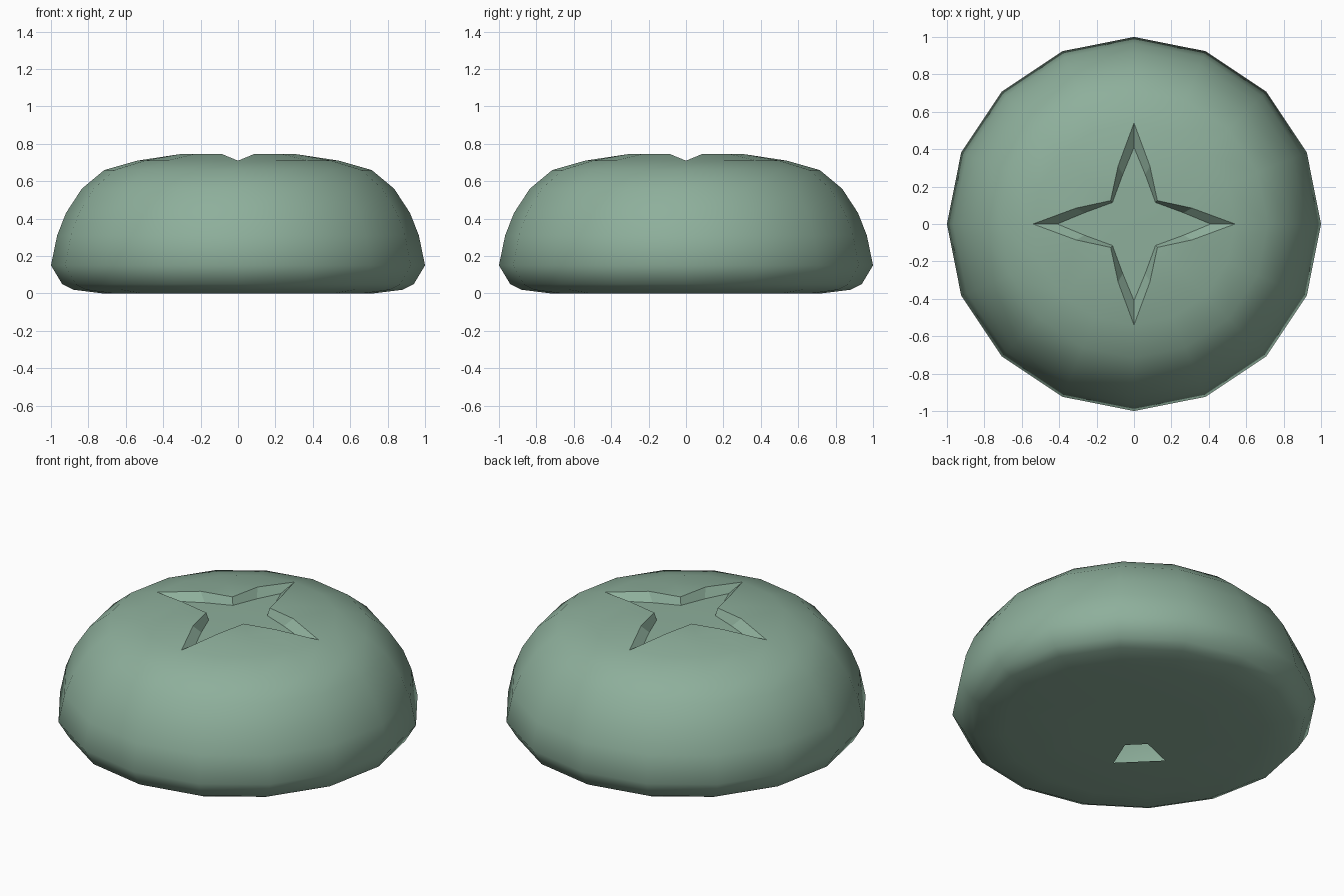
import bpy, bmesh
from math import cos, sin, radians

if "Cube" in bpy.data.objects:
    bpy.data.objects.remove(bpy.data.objects["Cube"])

bm = bmesh.new()


def ring(radius, z, count=16, start=0.0):
    step = 360 / count
    return [bm.verts.new((radius * cos(radians(start + i * step)),
                          radius * sin(radians(start + i * step)), z))
            for i in range(count)]


def bridge(a, b):
    n = len(a)
    return [bm.faces.new((a[i], a[(i + 1) % n], b[(i + 1) % n], b[i])) for i in range(n)]


def turned(points):
    # repeat one quadrant of points around the z axis
    out = []
    for c, s in ((1, 0), (0, 1), (-1, 0), (0, -1)):
        out.append([bm.verts.new((x * c - y * s, x * s + y * c, z)) for x, y, z in points])
    return out


# Rounded body, bottom to top
profile = [(0.72, 0.0), (0.88, 0.02), (0.94, 0.05), (1.0, 0.15), (0.967, 0.31),
           (0.92, 0.43), (0.835, 0.56), (0.715, 0.66), (0.54, 0.71)]
rings = [ring(r, z) for r, z in profile]
for low, high in zip(rings, rings[1:]):
    bridge(low, high)

# Top surface around the four-pointed cut
top = rings[-1]
rim = turned([(0.31, 0.085, 0.745), (0.125, 0.125, 0.745),
              (0.085, 0.31, 0.745), (0.233, 0.233, 0.745)])
outline = []
for q, (m0, c, m1, p) in enumerate(rim):
    t0, r1, r2, r3, t1 = [top[(q * 4 + k) % 16] for k in range(5)]
    for f in ((t0, r1, m0), (m0, r1, r2, p), (p, r2, r3, m1), (m1, r3, t1), (c, m0, p, m1)):
        bm.faces.new(f)
    outline += [t0, m0, c, m1]

# Sunken floor and walls of the cut
floor_parts = turned([(0.41, 0.0, 0.69), (0.265, 0.06, 0.697),
                      (0.115, 0.115, 0.70), (0.06, 0.265, 0.697)])
floor = [v for part in floor_parts for v in part]
walls = bridge(outline, floor)
for q, (tip, m0, c, m1) in enumerate(floor_parts):
    bm.faces.new((tip, m0, c, floor_parts[q - 1][2], floor_parts[q - 1][3]))
bm.faces.new([part[2] for part in floor_parts])

# Underside, with one small opening in its inner ring
base = rings[0]
outer = ring(0.37, 0.0, 8, 22.5)
inner = ring(0.165, 0.0, 8, 22.5)
for k in range(8):
    n = (k + 1) % 8
    bm.faces.new((outer[k], outer[n], base[(2 * k + 3) % 16], base[2 * k + 2 if k < 7 else 0],
                  base[2 * k + 1]))
    if k != 4:
        bm.faces.new((inner[k], inner[n], outer[n], outer[k]))
bm.faces.new(inner)

# Smooth skin with crisp cut edges
bmesh.ops.recalc_face_normals(bm, faces=bm.faces)
for f in bm.faces:
    f.smooth = True
for f in walls:
    for e in f.edges:
        e.smooth = False

mesh = bpy.data.meshes.new("bun")
bm.to_mesh(mesh)
bm.free()
bun = bpy.data.objects.new("bun", mesh)
bpy.context.collection.objects.link(bun)

mat = bpy.data.materials.new("sage_green")
mat.diffuse_color = (0.27, 0.43, 0.33, 1)
mat.use_nodes = True
mat.node_tree.nodes["Principled BSDF"].inputs["Base Color"].default_value = mat.diffuse_color
mesh.materials.append(mat)
